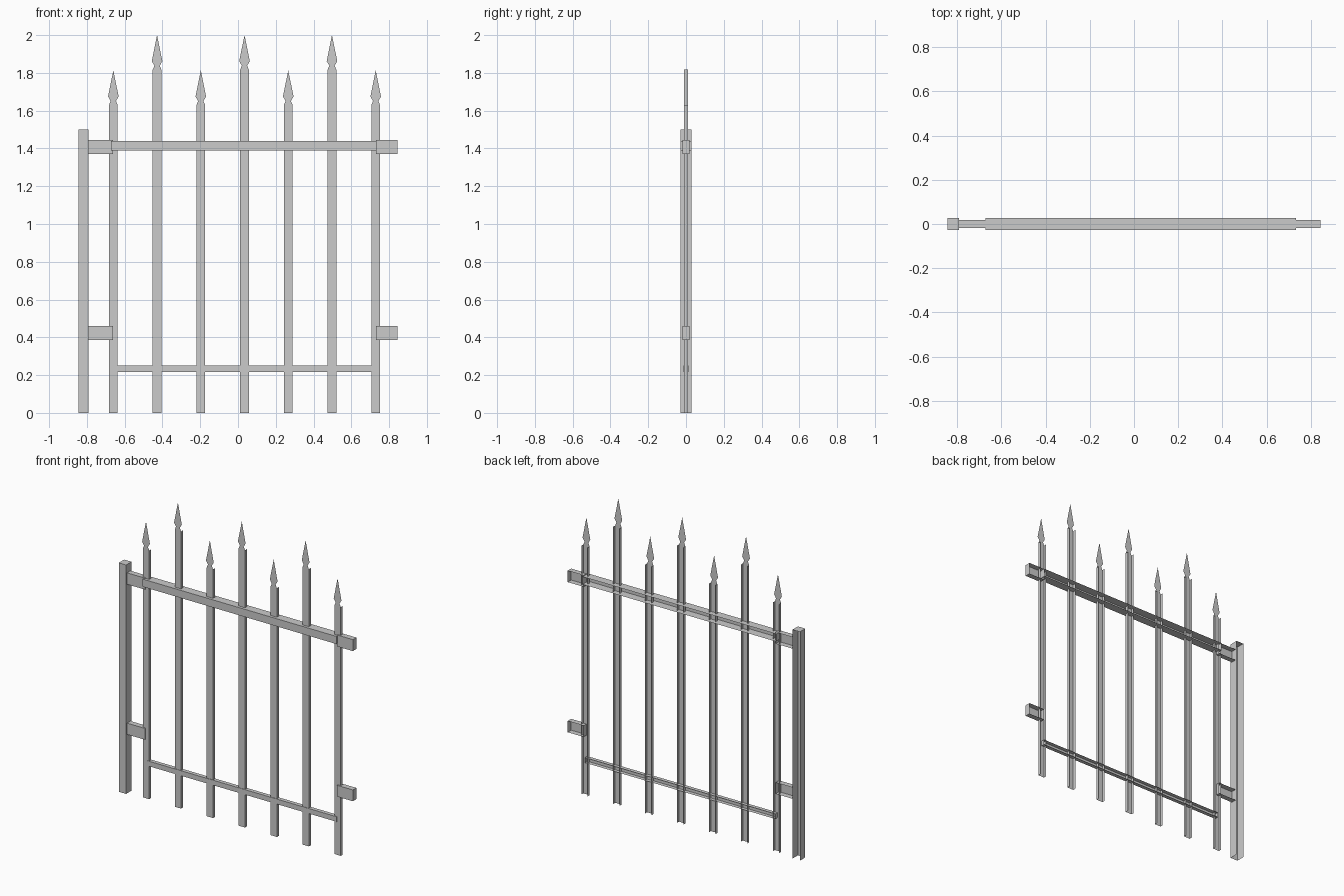
import bpy, bmesh

if "Cube" in bpy.data.objects:
    bpy.data.objects.remove(bpy.data.objects["Cube"])


def finish(name, bm):
    me = bpy.data.meshes.new(name)
    bm.to_mesh(me)
    bm.free()
    ob = bpy.data.objects.new(name, me)
    bpy.context.collection.objects.link(ob)
    return ob


def channel(name, x0, x1, z0, z1, d, open_bottom=False):
    """Box with half depth d, open at the back (and optionally below)."""
    bm = bmesh.new()
    bmesh.ops.create_cube(bm, size=1)
    for v in bm.verts:
        v.co = ((x0 + x1) / 2 + v.co.x * (x1 - x0), v.co.y * 2 * d,
                (z0 + z1) / 2 + v.co.z * (z1 - z0))
    bm.normal_update()
    gone = [f for f in bm.faces
            if f.normal.y > 0.9 or (open_bottom and f.normal.z < -0.9)]
    bmesh.ops.delete(bm, geom=gone, context='FACES')
    return finish(name, bm)


def picket(name, x, tip, d=0.01, w=0.023):
    """Open-backed upright whose front sheet ends in a flat spear."""
    top = tip - 0.183
    half = [(w, 0), (w, top), (0.014, tip - 0.162), (0.028, tip - 0.138)]
    outline = half + [(0, tip)] + [(-a, z) for a, z in reversed(half)]
    bm = bmesh.new()
    front = [bm.verts.new((x + a, -d, z)) for a, z in outline]
    # bar, neck, and spear head as flat pieces
    n = len(front)
    for i in range(3):
        bm.faces.new([front[n - 1 - i], front[i], front[i + 1], front[n - 2 - i]])
    bm.faces.new([front[5], front[3], front[4]])
    # side flanges
    for s, lo, hi in ((1, front[0], front[1]), (-1, front[-1], front[-2])):
        b0 = bm.verts.new((x + s * w, d, 0))
        b1 = bm.verts.new((x + s * w, d, top))
        ring = [lo, b0, b1, hi]
        bm.faces.new(ring if s > 0 else ring[::-1])
    return finish(name, bm)


# hinge post
channel("post", -0.845, -0.792, 0, 1.5, 0.028, True)

# pickets, alternating short and tall
for i in range(7):
    picket(f"picket_{i + 1}", -0.66 + 0.2315 * i, 2.0 if i % 2 else 1.813)

# rails
channel("top_rail", -0.672, 0.733, 1.39, 1.44, 0.028)
channel("bottom_rail", -0.655, 0.725, 0.217, 0.25, 0.013)

# hinge and latch brackets
for level, z0, z1 in (("upper", 1.37, 1.445), ("lower", 0.386, 0.46)):
    channel(f"{level}_hinge", -0.792, -0.662, z0, z1, 0.018)
    channel(f"{level}_latch", 0.73, 0.845, z0, z1, 0.018)
